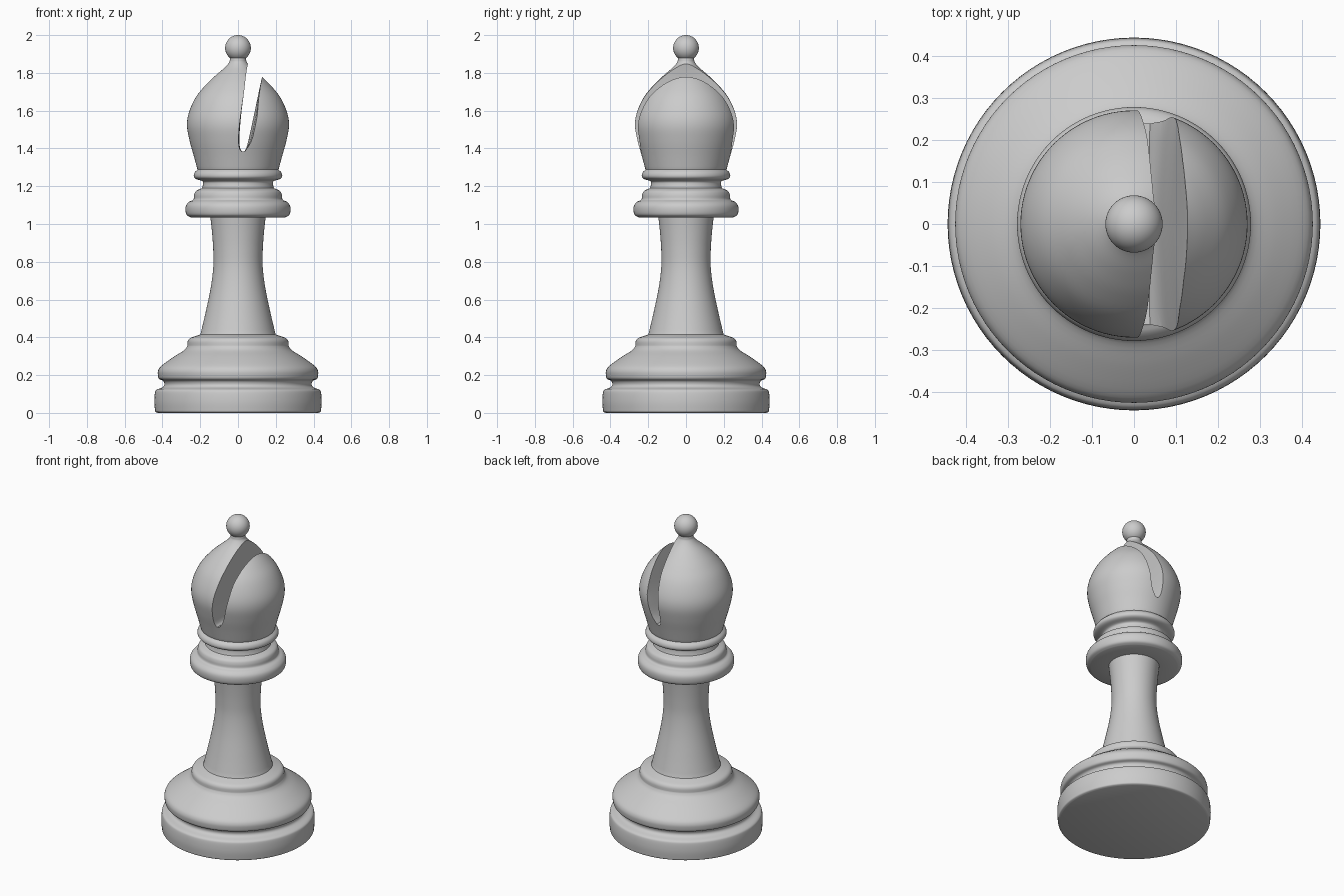
import bpy, bmesh, math
from mathutils import Vector

if "Cube" in bpy.data.objects:
    bpy.data.objects.remove(bpy.data.objects["Cube"])

SIDES = 96


def smooth(pts, n=5):
    """Catmull-Rom curve through 2D points."""
    p = [Vector(q) for q in pts]
    p = [2 * p[0] - p[1]] + p + [2 * p[-1] - p[-2]]
    out = []
    for a, b, c, d in zip(p, p[1:], p[2:], p[3:]):
        for i in range(n):
            t = i / n
            out.append(0.5 * (2 * b + (c - a) * t + (2 * a - 5 * b + 4 * c - d) * t * t
                              + (3 * b - a - 3 * c + d) * t ** 3))
    return [tuple(v) for v in out] + [tuple(pts[-1])]


def make_object(name, bm):
    bmesh.ops.recalc_face_normals(bm, faces=bm.faces)
    me = bpy.data.meshes.new(name)
    bm.to_mesh(me)
    bm.free()
    ob = bpy.data.objects.new(name, me)
    bpy.context.collection.objects.link(ob)
    return ob


def lathe(name, profile):
    bm = bmesh.new()
    vs = [bm.verts.new((r, 0, z)) for r, z in profile]
    es = [bm.edges.new(e) for e in zip(vs, vs[1:])]
    bmesh.ops.spin(bm, geom=vs + es, axis=(0, 0, 1), cent=(0, 0, 0),
                   angle=2 * math.pi, steps=SIDES, use_duplicate=False)
    bmesh.ops.remove_doubles(bm, verts=bm.verts, dist=1e-5)
    return make_object(name, bm)


# Profile sections (radius, height), bottom to top
foot = [(0, 0), (0.425, 0)] + smooth([(0.425, 0), (0.437, 0.006), (0.44, 0.02), (0.443, 0.06),
        (0.44, 0.105), (0.432, 0.122), (0.405, 0.133), (0.393, 0.142), (0.39, 0.155),
        (0.397, 0.17), (0.418, 0.18), (0.424, 0.2), (0.423, 0.225), (0.405, 0.25),
        (0.34, 0.297), (0.285, 0.332), (0.268, 0.355)], 4)
foot_ring = smooth([(0.268, 0.358), (0.266, 0.38), (0.255, 0.395), (0.23, 0.405), (0.2, 0.415)], 4)
stem = smooth([(0.198, 0.42), (0.172, 0.53), (0.145, 0.66), (0.131, 0.77), (0.131, 0.86),
               (0.137, 0.95), (0.146, 1.035)])
collar = smooth([(0.25, 1.035), (0.272, 1.048), (0.278, 1.075), (0.274, 1.1), (0.258, 1.118),
                 (0.236, 1.13), (0.232, 1.155), (0.222, 1.175), (0.19, 1.19)], 4)
neck_ring = smooth([(0.187, 1.2), (0.187, 1.225), (0.222, 1.238), (0.234, 1.252), (0.23, 1.272),
                    (0.214, 1.288)], 4)
mitre = smooth([(0.216, 1.293), (0.234, 1.36), (0.256, 1.44), (0.27, 1.52), (0.26, 1.59),
                (0.224, 1.67), (0.172, 1.735), (0.118, 1.787), (0.07, 1.828), (0.047, 1.856),
                (0.043, 1.872)])
a0 = -math.acos(0.042 / 0.068)
ball = [(0.068 * math.cos(a), 1.932 + 0.068 * math.sin(a))
        for a in (a0 + (math.pi / 2 - a0) * i / 20 for i in range(20))] + [(0, 2.0)]

piece = lathe("turned_piece", foot + foot_ring + stem + collar + neck_ring + mitre + ball)

# Slot cutter: curved blade shape, slightly wider toward the outer ends
left = smooth([(0.1, 1.95), (0.053, 1.85), (0.032, 1.7), (0.016, 1.57), (0.007, 1.45),
               (0.012, 1.4), (0.024, 1.382)], 4)
right = smooth([(0.036, 1.386), (0.052, 1.43), (0.083, 1.57), (0.127, 1.777), (0.16, 1.9)], 4)
bm = bmesh.new()
rings = []
for y in (-0.35, -0.2, 0, 0.2, 0.35):
    w = 0.025 * (abs(y) / 0.3) ** 2
    ring = [(x - 0.2 * w * max(0, min(1, (1.7 - z) / 0.2)), z) for x, z in left]
    ring += [(x + w * max(0, min(1, (1.777 - z) / 0.2, (z - 1.38) / 0.06)), z) for x, z in right]
    rings.append([bm.verts.new((x, y, z)) for x, z in ring])
for a, b in zip(rings, rings[1:]):
    for i in range(len(a)):
        j = (i + 1) % len(a)
        bm.faces.new((a[i], a[j], b[j], b[i]))
bm.faces.new(rings[0])
bm.faces.new(rings[-1])
cutter = make_object("slot_cutter", bm)
cutter.hide_render = True

# Cut the slot and shade
mod = piece.modifiers.new("slot", 'BOOLEAN')
mod.object = cutter
mod.operation = 'DIFFERENCE'
mod.solver = 'EXACT'
bpy.context.view_layer.objects.active = piece
piece.select_set(True)
bpy.ops.object.modifier_apply(modifier=mod.name)
bpy.data.objects.remove(cutter)
bpy.ops.object.shade_smooth_by_angle(angle=math.radians(35))
